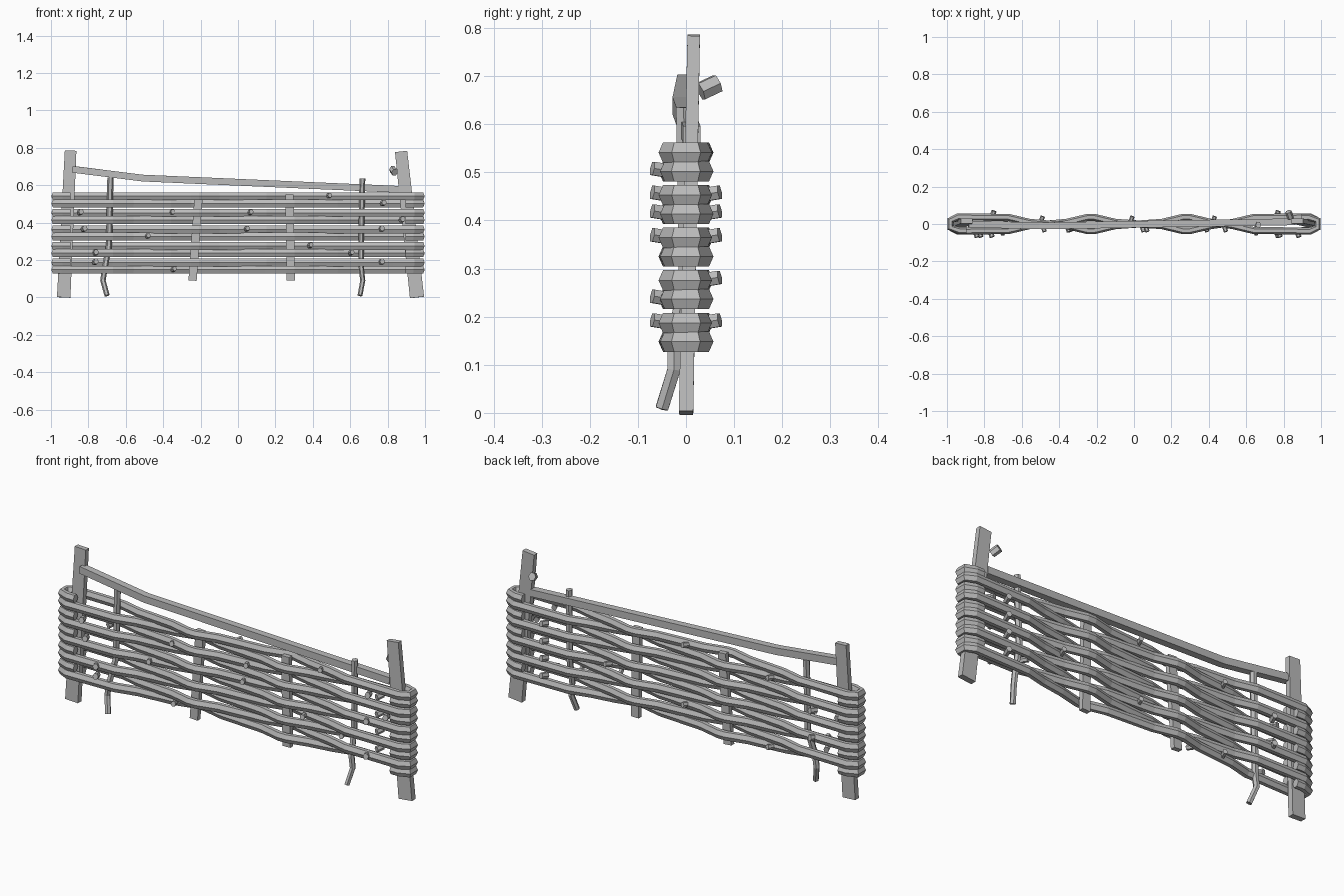
import bpy
import bmesh
from mathutils import Vector

cube = bpy.data.objects.get("Cube")
if cube:
    bpy.data.objects.remove(cube)

wood = bpy.data.materials.new("weathered_grey_wood")
wood.use_nodes = True
GREY = (0.5, 0.5, 0.5, 1)
wood.diffuse_color = GREY
wood.node_tree.nodes["Principled BSDF"].inputs["Base Color"].default_value = GREY

HEX = [(1, 0), (0.5, 1), (-0.5, 1), (-1, 0), (-0.5, -1), (0.5, -1)]
BOX = [(1, 1), (-1, 1), (-1, -1), (1, -1)]


def sweep(bm, path, section, width, height, up=(0, 0, 1), taper=1.0):
    """Sweep a flat-sided section along a path, closing both ends."""
    pts = [Vector(p) for p in path]
    rings = []
    for i, p in enumerate(pts):
        before = (p - pts[i - 1]).normalized() if i else Vector()
        after = (pts[i + 1] - p).normalized() if i < len(pts) - 1 else Vector()
        along = (before + after).normalized()
        side = along.cross(Vector(up)).normalized()
        top = side.cross(along)
        k = 1 + (taper - 1) * i / (len(pts) - 1)
        rings.append([bm.verts.new(p + side * a * width * k + top * b * height * k)
                      for a, b in section])
    n = len(section)
    for r, s in zip(rings, rings[1:]):
        for j in range(n):
            bm.faces.new((r[j], r[(j + 1) % n], s[(j + 1) % n], s[j]))
    bm.faces.new(rings[0])
    bm.faces.new(rings[-1])


def finish(bm, name):
    bmesh.ops.recalc_face_normals(bm, faces=bm.faces)
    mesh = bpy.data.meshes.new(name)
    bm.to_mesh(mesh)
    bm.free()
    mesh.materials.append(wood)
    bpy.context.collection.objects.link(bpy.data.objects.new(name, mesh))


def part(name, path, section, width, height, up=(0, 0, 1), taper=1.0):
    bm = bmesh.new()
    sweep(bm, path, section, width, height, up, taper)
    finish(bm, name)


# Leaning end posts
BACK = (0, 1, 0)
part("right_post", [(-0.932, 0, 0), (-0.895, 0.016, 0.785)], BOX, 0.036, 0.015, BACK, 0.86)
part("left_post", [(0.957, 0, 0), (0.872, 0.016, 0.78)], BOX, 0.038, 0.015, BACK, 0.86)

# Thin bent outer stakes and short inner stakes
part("right_outer_stake", [(-0.7, -0.05, 0.01), (-0.722, -0.025, 0.09), (-0.713, -0.025, 0.15),
     (-0.69, 0, 0.28), (-0.682, 0, 0.64)], HEX, 0.014, 0.013, BACK, 1.2)
part("left_outer_stake", [(0.652, -0.05, 0.01), (0.667, -0.025, 0.09), (0.66, -0.025, 0.15),
     (0.658, 0, 0.28), (0.665, -0.005, 0.635)], HEX, 0.013, 0.013, BACK, 1.2)
part("right_inner_stake", [(-0.243, 0, 0.09), (-0.21, 0, 0.55)], BOX, 0.022, 0.012, BACK)
part("left_inner_stake", [(0.282, 0, 0.09), (0.275, 0, 0.55)], BOX, 0.022, 0.012, BACK)

# Sloping top rail and the peg on the left post
part("top_rail", [(-0.885, 0, 0.685), (-0.51, -0.01, 0.638), (0.86, 0.012, 0.578)],
     BOX, 0.018, 0.018)
part("post_peg", [(0.838, 0.03, 0.668), (0.825, 0.066, 0.685)], HEX, 0.018, 0.018)

# Woven rods: each row has two stacked rods that part around every stake
STAKES = (-0.69, -0.23, 0.28, 0.66)
BUMP = 0.13


def wrap(end, y, z):
    """Path round a post, ending just past its far side."""
    return [(end * 0.83, y * 1.05, z), (end * 0.94, y * 1.1, z), (end * 0.982, y * 0.55, z),
            (end * 0.982, -y * 0.55, z), (end * 0.935, -y, z), (end * 0.895, -y, z)]


def rod_path(first, z):
    y = 0.035 * first
    path = wrap(-1, y, z)[::-1]
    for i, x in enumerate(STAKES):
        s = y * (-1) ** i
        if i:
            path.append((x - BUMP, s * 0.25, z))
        path += [(x - 0.02, s, z), (x + 0.02, s, z)]
        if i < len(STAKES) - 1:
            path.append((x + BUMP, s * 0.25, z))
    return path + wrap(1, -y, z)


def stub(bm, x, z, facing):
    """Cut twig end standing out of a rod, larger near the posts."""
    outer = abs(x) > 0.7
    y, size = (0.034, 0.014) if outer else (0.005, 0.012)
    sweep(bm, [(x, y * facing, z), (x + 0.012, (y + 0.036) * facing, z + 0.006)],
          HEX, size, size)


# Where cut stubs stand on the front and rear of each rod, from the lowest up
FRONT = [(-0.35,), (0.76, -0.77), (-0.77, 0.6), (0.38,), (-0.49,), (0.04, -0.83, 0.76),
         (0.87,), (-0.85, -0.36, 0.06), (0.77,), (0.48,)]
REAR = [(-0.5,), (0.76,), (-0.02,), (0.76, -0.76), (0.42,), (0.76,),
        (-0.76,), (0.76,), (-0.5,), (-0.02,)]

for level, (front, rear) in enumerate(zip(FRONT, REAR)):
    row, upper = divmod(level, 2)
    z = 0.148 + 0.0885 * row + 0.039 * upper
    bm = bmesh.new()
    sweep(bm, rod_path(1 if upper else -1, z), HEX, 0.019, 0.021)
    for x in front:
        stub(bm, x, z, -1)
    for x in rear:
        stub(bm, x, z, 1)
    finish(bm, f"{'upper' if upper else 'lower'}_rod_{row + 1}")
